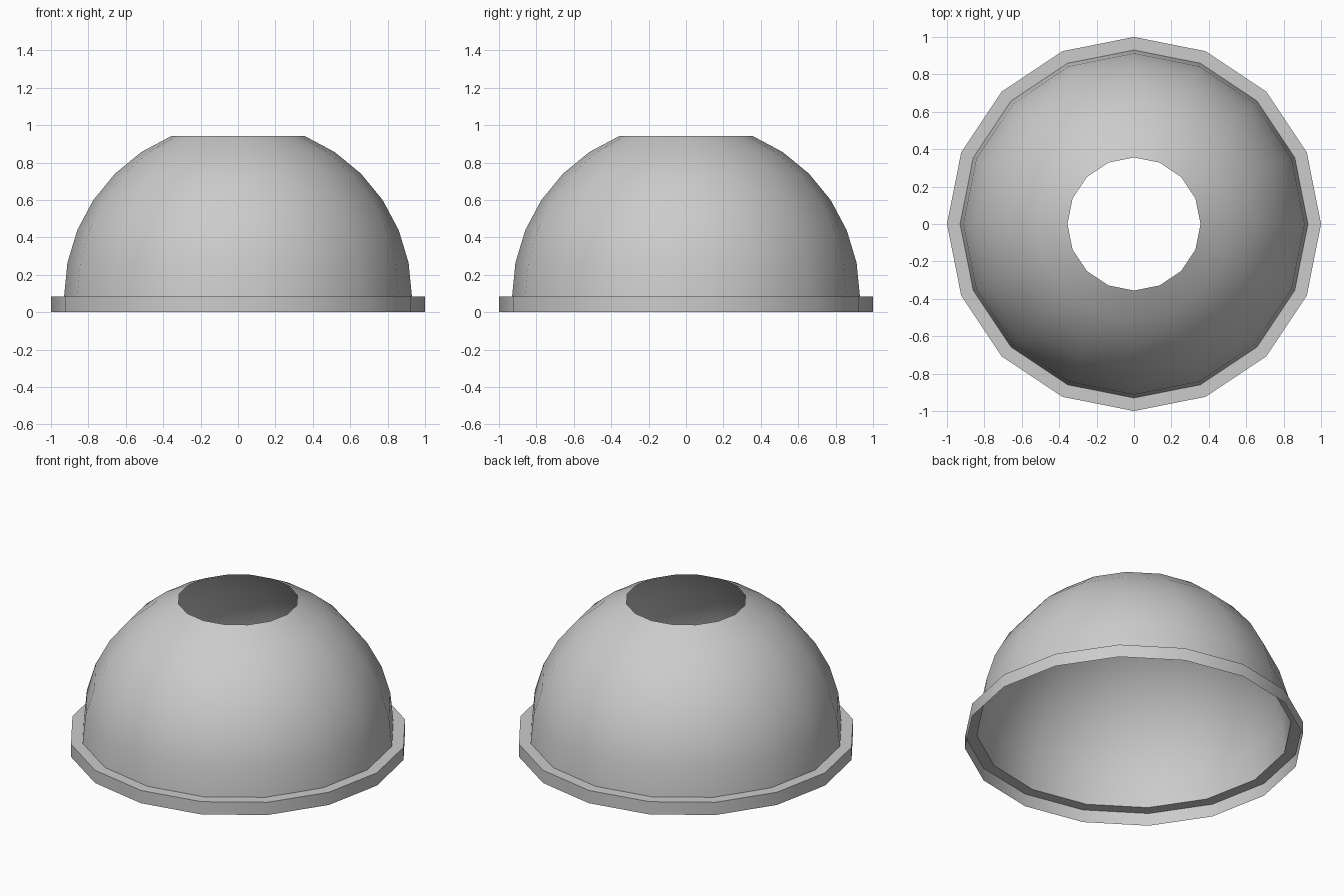
import bpy, bmesh
from math import sin, cos, pi, radians

if "Cube" in bpy.data.objects:
    bpy.data.objects.remove(bpy.data.objects["Cube"])

SIDES = 16
BASE_Z = 0.083      # height of the flange top
DOME_R = 0.93


def revolve(name, profile):
    """Open single-skin surface of revolution from (radius, z) points."""
    bm = bmesh.new()
    rings = [[bm.verts.new((r * cos(2 * pi * i / SIDES), r * sin(2 * pi * i / SIDES), z))
              for i in range(SIDES)] for r, z in profile]
    for low, high in zip(rings, rings[1:]):
        for i in range(SIDES):
            j = (i + 1) % SIDES
            bm.faces.new((low[i], low[j], high[j], high[i]))
    mesh = bpy.data.meshes.new(name)
    bm.to_mesh(mesh)
    bm.free()
    obj = bpy.data.objects.new(name, mesh)
    bpy.context.collection.objects.link(obj)
    bpy.ops.object.select_all(action='DESELECT')
    obj.select_set(True)
    bpy.context.view_layer.objects.active = obj
    bpy.ops.object.shade_smooth_by_angle(angle=radians(30))
    return obj


# Dome shell: hemisphere in 11.25 degree steps, cut open at the top
revolve("dome_shell", [(DOME_R * cos(k * pi / 16), BASE_Z + DOME_R * sin(k * pi / 16))
                       for k in range(7)])

# Flange: outer skirt and flat ledge, open underneath
revolve("base_flange", [(1.0, 0.0), (1.0, BASE_Z), (DOME_R, BASE_Z)])
